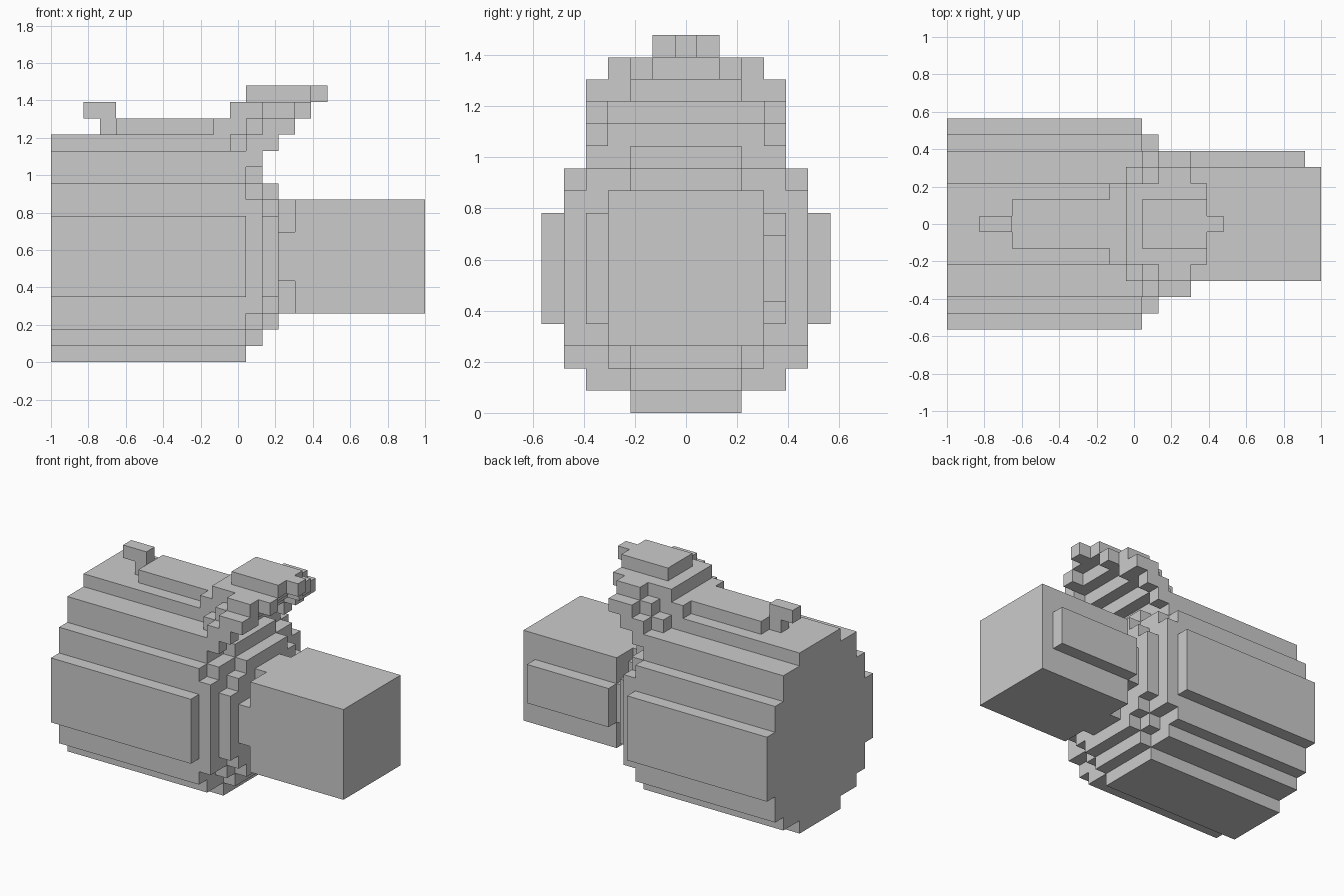
import bpy, bmesh
from mathutils import Vector

if "Cube" in bpy.data.objects:
    bpy.data.objects.remove(bpy.data.objects["Cube"])

S = 2 / 23  # block size
parts = {}


def layers(name, x0, x1, z0, widths):
    """Stack of layers, each reaching +-width blocks to both sides."""
    parts.setdefault(name, set()).update(
        (i, j, z0 + n) for n, w in enumerate(widths)
        for i in range(x0, x1) for j in range(-w, w + 1))


def row(name, z, x0, widths, gap):
    """One layer running forward; its last step is open within the gap."""
    for n, w in enumerate(widths):
        inner = gap if n == len(widths) - 1 else 0
        parts.setdefault(name, set()).update(
            (x0 + n, j, z) for j in range(-w, w + 1) if abs(j) >= inner)


# Long stepped body and its two-step front taper
layers("main_body", 0, 12, 0, [2, 4, 5, 5] + [6] * 5 + [5, 5, 4, 4, 2])
layers("front_taper", 12, 13, 1, [2, 3] + [5] * 7 + [4, 2])
layers("front_taper", 13, 14, 2, [2, 3] + [4] * 5 + [3, 2])

# Notched neck, square front block, panel on its back side only
layers("front_block", 14, 15, 3, [1, 1, 3, 3, 3, 1, 1])
layers("front_block", 15, 23, 3, [3] * 7)
parts["side_panel"] = {(i, 4, k) for i in range(15, 22) for k in range(5, 8)}

# Low ridge on top and small rear hook
layers("top_ridge", 4, 10, 14, [1])
layers("top_ridge", 10, 12, 14, [2])
layers("rear_hook", 3, 4, 14, [0, 0])
layers("rear_hook", 2, 3, 15, [0])

# Slanted brim: every layer reaches one block further forward
row("brim", 12, 12, [4], 4)
row("brim", 13, 11, [3, 4, 4], 4)
row("brim", 14, 12, [3, 4, 4], 3)
row("brim", 15, 11, [2, 2, 3, 3, 2], 2)
row("brim_top", 16, 12, [1] * 4 + [0], 0)

solid = set().union(*parts.values())


def build(name, cells):
    """Skin the outer surface of a set of blocks, merging flat areas."""
    bm = bmesh.new()
    verts = {}

    def vert(p):
        if p not in verts:
            verts[p] = bm.verts.new(
                Vector((p[0] - 11.5, p[1] - 0.5, p[2])) * S)
        return verts[p]

    for c in sorted(cells):
        for axis in range(3):
            for side in (0, 1):
                n = list(c)
                n[axis] += 2 * side - 1
                if tuple(n) in solid:
                    continue
                u, v = (axis + 1) % 3, (axis + 2) % 3
                quad = []
                for du, dv in ((0, 0), (1, 0), (1, 1), (0, 1)):
                    p = list(c)
                    p[axis] += side
                    p[u] += du
                    p[v] += dv
                    quad.append(vert(tuple(p)))
                bm.faces.new(quad if side else quad[::-1])
    bmesh.ops.dissolve_limit(bm, angle_limit=0.01, verts=bm.verts[:],
                             edges=bm.edges[:])
    mesh = bpy.data.meshes.new(name)
    bm.to_mesh(mesh)
    bm.free()
    bpy.context.collection.objects.link(bpy.data.objects.new(name, mesh))


for name, cells in parts.items():
    build(name, cells)
